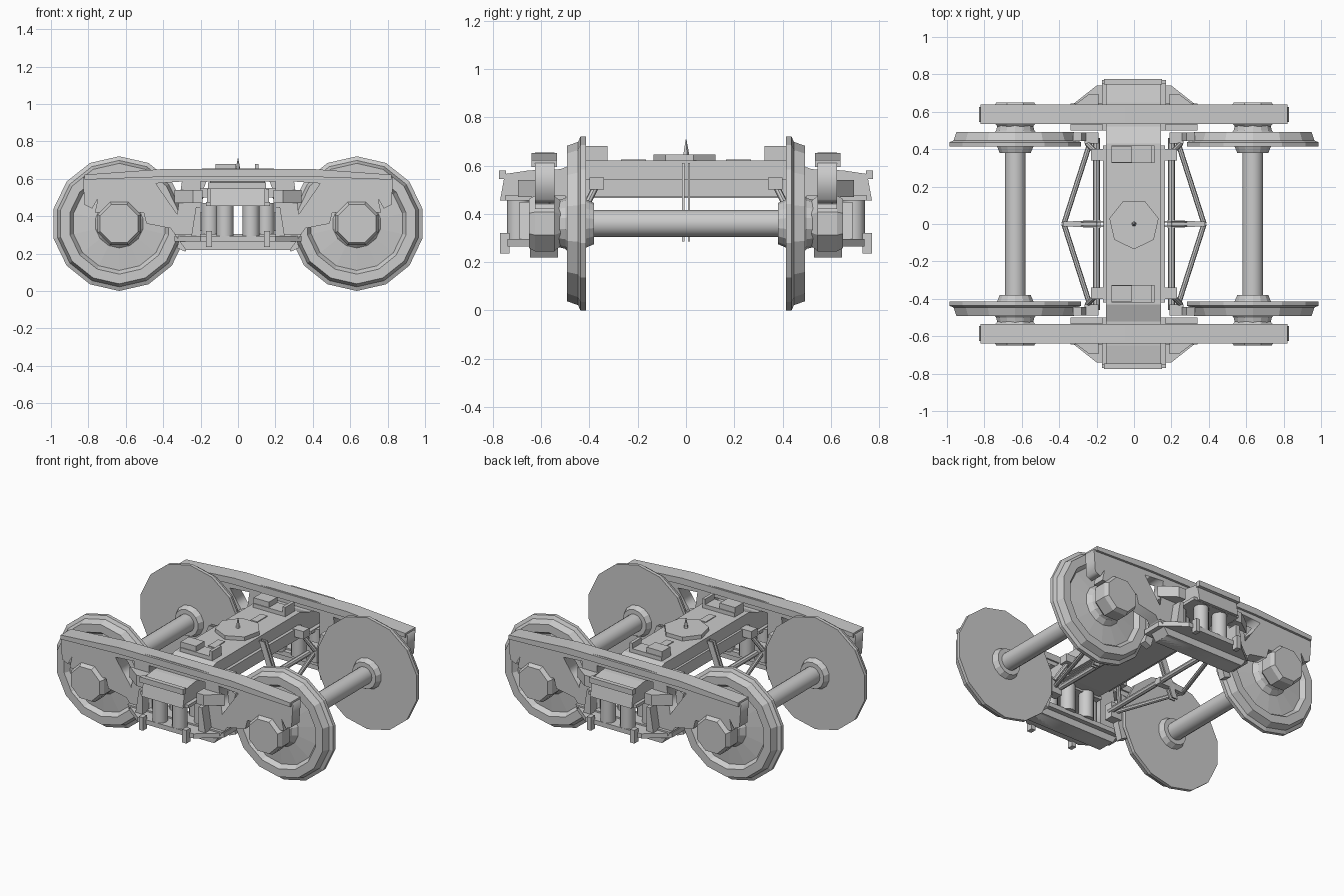
import bpy, bmesh, math
from mathutils import Vector

if "Cube" in bpy.data.objects:
    bpy.data.objects.remove(bpy.data.objects["Cube"])


def finish(name, bm, smooth=False):
    bmesh.ops.recalc_face_normals(bm, faces=bm.faces[:])
    me = bpy.data.meshes.new(name)
    bm.to_mesh(me)
    bm.free()
    ob = bpy.data.objects.new(name, me)
    bpy.context.collection.objects.link(ob)
    if smooth:
        bpy.ops.object.select_all(action='DESELECT')
        ob.select_set(True)
        bpy.context.view_layer.objects.active = ob
        bpy.ops.object.shade_smooth_by_angle(angle=math.radians(35))
    return ob


def prism(name, pts, axis, a, b):
    """Extrude a 2D outline from a to b along the named axis."""
    place = {'x': lambda p, d: (d, p[0], p[1]),
             'y': lambda p, d: (p[0], d, p[1]),
             'z': lambda p, d: (p[0], p[1], d)}[axis]
    bm = bmesh.new()
    lo = [bm.verts.new(place(p, a)) for p in pts]
    hi = [bm.verts.new(place(p, b)) for p in pts]
    bm.faces.new(lo)
    bm.faces.new(hi[::-1])
    n = len(pts)
    for i in range(n):
        j = (i + 1) % n
        bm.faces.new((lo[i], lo[j], hi[j], hi[i]))
    return finish(name, bm)


def box(name, x, y, z):
    return prism(name, [(x[0], z[0]), (x[1], z[0]), (x[1], z[1]), (x[0], z[1])], 'y', *y)


def rod(name, p, q, r, n=8, smooth=True):
    p, q = Vector(p), Vector(q)
    bm = bmesh.new()
    bmesh.ops.create_cone(bm, cap_ends=True, segments=n, radius1=r, radius2=r, depth=(q - p).length)
    rot = (q - p).to_track_quat('Z', 'Y').to_matrix()
    bmesh.ops.rotate(bm, verts=bm.verts[:], cent=(0, 0, 0), matrix=rot)
    bmesh.ops.translate(bm, verts=bm.verts[:], vec=(p + q) / 2)
    return finish(name, bm, smooth)


def lathe(name, profile, cx, cz, side, n):
    """Turn (radius, y) points about a crosswise axis."""
    bm = bmesh.new()
    rings = []
    for r, y in profile:
        rings.append([bm.verts.new((cx + r * math.cos(math.tau * (i + .5) / n), side * y,
                                    cz + r * math.sin(math.tau * (i + .5) / n))) for i in range(n)])
    for a, b in zip(rings, rings[1:]):
        for i in range(n):
            j = (i + 1) % n
            bm.faces.new((a[i], a[j], b[j], b[i]))
    bm.faces.new(rings[0])
    bm.faces.new(rings[-1])
    return finish(name, bm)


def holed_plate(name, loops, y0, y1):
    """Filled curve in the XZ plane with openings, made into a mesh."""
    cu = bpy.data.curves.new(name + "_outline", 'CURVE')
    cu.dimensions = '2D'
    cu.fill_mode = 'BOTH'
    cu.extrude = abs(y1 - y0) / 2
    for loop in loops:
        sp = cu.splines.new('POLY')
        sp.points.add(len(loop) - 1)
        for pt, (x, z) in zip(sp.points, loop):
            pt.co = (x, z, 0, 1)
        sp.use_cyclic_u = True
    ob = bpy.data.objects.new(name, cu)
    bpy.context.collection.objects.link(ob)
    ob.rotation_euler = (math.pi / 2, 0, 0)
    ob.location.y = (y0 + y1) / 2
    bpy.ops.object.select_all(action='DESELECT')
    ob.select_set(True)
    bpy.context.view_layer.objects.active = ob
    bpy.ops.object.convert(target='MESH')


def mirrored(half):
    return half + [(-x, z) for x, z in reversed(half)]


AX, AZ = 0.635, 0.36

# Wheelsets
wheel = [(.085, .38), (.1, .415), (.36, .415), (.36, .437), (.338, .447), (.322, .492),
         (.27, .492), (.25, .462), (.13, .475), (.105, .5), (.095, .54)]
for x in (-AX, AX):
    rod("axle", (x, -.6, AZ), (x, .6, AZ), .056, 16)
    for s in (-1, 1):
        lathe("wheel", wheel, x, AZ, s, 14)
        lathe("bearing_cap", [(.1, .52), (.125, .545), (.125, .625), (.11, .65)], x, AZ, s, 8)
        prism("bearing_adapter", [(x - .13, .42), (x + .13, .42), (x + .1, .56), (x - .1, .56)],
              'y', s * .545, s * .625)

# Side frames with spring opening and triangular windows
frame = mirrored([(.15, .655), (.42, .645), (.8, .62), (.83, .605), (.82, .46), (.78, .44),
                  (.72, .545), (.54, .545), (.51, .44), (.49, .36), (.36, .335), (.28, .22)])
opening = mirrored([(.2, .30), (.2, .585)])
window = [(.30, .585), (.44, .575), (.325, .41)]
for s in (-1, 1):
    holed_plate("side_frame", [frame, opening, window, [(-x, z) for x, z in window]], s * .545, s * .625)
    # Raised edges on the frame
    prism("top_chord", mirrored([(.4, .652), (.82, .622), (.82, .595), (.4, .61)]),
          'y', s * .535, s * .64)
    prism("bottom_chord", mirrored([(.34, .305), (.28, .22), (.26, .22), (.31, .305)][:2]),
          'y', s * .53, s * .645)

    # Spring shelf, springs and column brackets
    shelf = [(-.34, .5), (.34, .5), (.34, .63), (.2, .74), (-.2, .74), (-.34, .63)]
    prism("spring_shelf", [(x, s * y) for x, y in shelf], 'z', .265, .295)
    for x in (-.15, -.07, .07, .15):
        y = .695 if abs(x) < .1 else .585
        rod("spring", (x, s * y, .29), (x, s * y, .47), .046, 12)
    for x in (-.07, .07):
        rod("inner_spring", (x, s * .52, .29), (x, s * .52, .47), .046, 12)
    for t in (-1, 1):
        prism("column_bracket", [(t * .19, s * .62), (t * .34, s * .62), (t * .24, s * .695), (t * .19, s * .695)],
              'z', .47, .54)
        prism("column_gusset", [(t * .2, .29), (t * .25, .29), (t * .225, .45), (t * .2, .45)],
              'y', s * .62, s * .69)
        box("shelf_lug", sorted((t * .14, t * .17)), (s * .73, s * .77), (.235, .32))
    box("spring_cap", (-.17, .17), (s * .5, s * .75), (.455, .475))

# Bolster with stepped ends
bolster = mirrored([(.44, .465), (.53, .47), (.77, .455), (.75, .565), (.65, .58), (.52, .585), (.43, .62)])
prism("bolster", bolster, 'x', -.15, .145)
for s in (-1, 1):
    box("bolster_lip", (-.16, .15), (s * .745, s * .775), (.545, .58))
    box("bolster_edge", sorted((s * .14, s * .165)), (-.42, .42), (.47, .545))
    # Side bearings and slots on the bolster
    box("side_bearing_base", (-.12, .11), (s * .325, s * .42), (.615, .645))
    box("side_bearing_block", (-.12, -.01), (s * .33, s * .415), (.64, .68))
    box("side_bearing_stop", (.09, .11), (s * .325, s * .42), (.64, .68))
    box("bolster_slot_cover", (-.025, .022), (s * .165, s * .27), (.618, .625))

# Centre plate and pin
rod("centre_plate", (0, 0, .61), (0, 0, .645), .135, 7, False)
bm = bmesh.new()
bmesh.ops.create_cone(bm, cap_ends=True, segments=5, radius1=.014, radius2=.002, depth=.065)
bmesh.ops.translate(bm, verts=bm.verts[:], vec=(0, 0, .675))
finish("centre_pin", bm)

# Brake rigging
for t in (-1, 1):
    rod("brake_beam", (t * .2, -.46, .37), (t * .2, .46, .37), .018)
    prism("brake_strut", [(t * .18, -.022), (t * .38, -.012), (t * .38, .012), (t * .18, .022)], 'z', .345, .385)
    for y in (-.016, .008):
        prism("brake_lever", [(t * .16, .61), (t * .2, .61), (t * .32, .285), (t * .28, .285)], 'y', y, y + .009)
    for s in (-1, 1):
        rod("brake_truss_bar", (t * .23, s * .45, .37), (t * .375, 0, .36), .014)
        rod("brake_hanger", (t * .18, s * .36, .54), (t * .25, s * .43, .4), .014)
        box("hanger_bracket", sorted((t * .15, t * .23)), (s * .34, s * .4), (.5, .55))
        shoe = [(AX - r * math.cos(a), AZ + r * math.sin(a))
                for r, angs in ((.335, (-.4, -.13, .13, .4)), (.385, (.4, .13, -.13, -.4))) for a in angs]
        prism("brake_shoe", [(t * x, z) for x, z in shoe], 'y', s * .445, s * .49)
        box("brake_head", sorted((t * .19, t * .265)), (s * .43, s * .49), (.32, .42))
